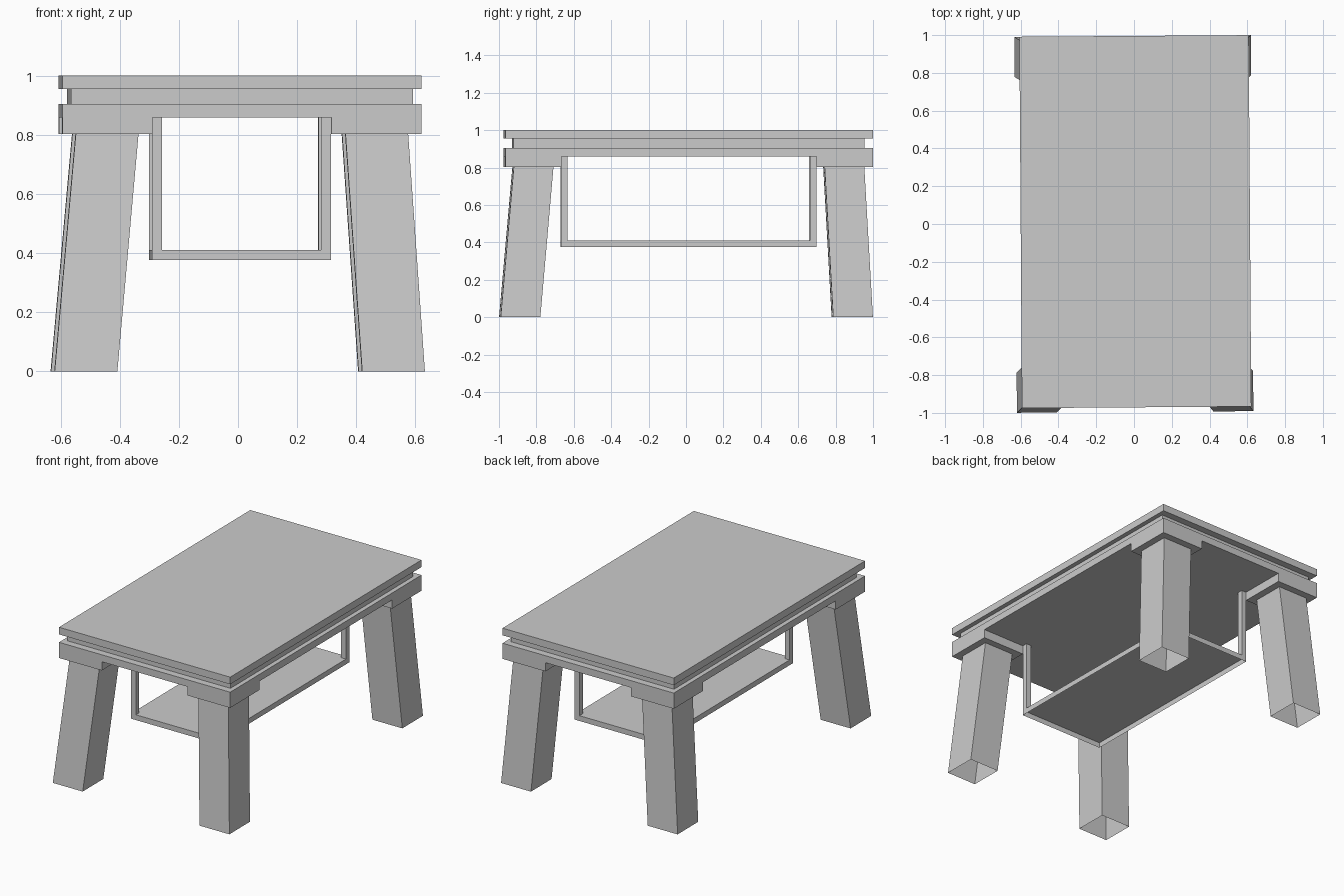
import bpy
import bmesh
from mathutils import Matrix, Vector

if "Cube" in bpy.data.objects:
    bpy.data.objects.remove(bpy.data.objects["Cube"])

# The whole table sits very slightly turned and off centre over its feet
PLACE = Matrix.Translation((0.007, 0.0125, 0)) @ Matrix.Rotation(0.007, 4, 'Z')
CORNERS = [(sx, sy) for sx in (-1, 1) for sy in (-1, 1)]


def block(name, lower, upper, open_bottom=False, open_top=False):
    """Six-sided block between two rectangles, each (x0, x1, y0, y1, z)."""
    bm = bmesh.new()
    rings = []
    for x0, x1, y0, y1, z in (lower, upper):
        x0, x1 = sorted((x0, x1))
        y0, y1 = sorted((y0, y1))
        pts = [(x0, y0, z), (x1, y0, z), (x1, y1, z), (x0, y1, z)]
        rings.append([bm.verts.new(PLACE @ Vector(p)) for p in pts])
    a, b = rings
    for i in range(4):
        j = (i + 1) % 4
        bm.faces.new((a[i], a[j], b[j], b[i]))
    if not open_bottom:
        bm.faces.new(a[::-1])
    if not open_top:
        bm.faces.new(b)
    mesh = bpy.data.meshes.new(name)
    bm.to_mesh(mesh)
    bm.free()
    obj = bpy.data.objects.new(name, mesh)
    bpy.context.collection.objects.link(obj)
    return obj


def slab(name, hx, hy, z0, z1, **opts):
    return block(name, (-hx, hx, -hy, hy, z0), (-hx, hx, -hy, hy, z1), **opts)


# Layered top: board, recessed band, apron
HX, HY = 0.607, 0.983
slab("table_top", HX, HY, 0.954, 1.0)
slab("recessed_band", 0.578, 0.938, 0.903, 0.954)
slab("apron", HX, HY, 0.858, 0.903)

# Hanging shelf, hollow underneath
SX, SY, POST = 0.303, 0.682, 0.034
slab("shelf", SX, SY, 0.376, 0.41, open_bottom=True)

LEG = 0.212
for sx, sy in CORNERS:
    side = ("front" if sy < 0 else "back") + ("_left" if sx < 0 else "_right")

    # Corner pad under the apron
    pad = (sx * SX, sx * HX, sy * SY, sy * HY)
    block(side + "_corner_pad", pad + (0.802,), pad + (0.858,), open_top=True)

    # Thin post carrying the shelf
    post = (sx * (SX - POST), sx * SX, sy * (SY - POST), sy * SY)
    block(side + "_shelf_post", post + (0.41,), post + (0.858,),
          open_bottom=True, open_top=True)

    # Splayed leg, hollow at the foot
    foot_x, foot_y, top_x, top_y = 0.626, 0.995, 0.562, 0.937
    dx, dy = -0.008, -0.0125
    foot = (sx * (foot_x - LEG) + dx, sx * foot_x + dx,
            sy * (foot_y - LEG) + dy, sy * foot_y + dy, 0.0)
    head = (sx * (top_x - LEG), sx * top_x,
            sy * (top_y - LEG), sy * top_y, 0.802)
    block(side + "_leg", foot, head, open_bottom=True, open_top=True)
